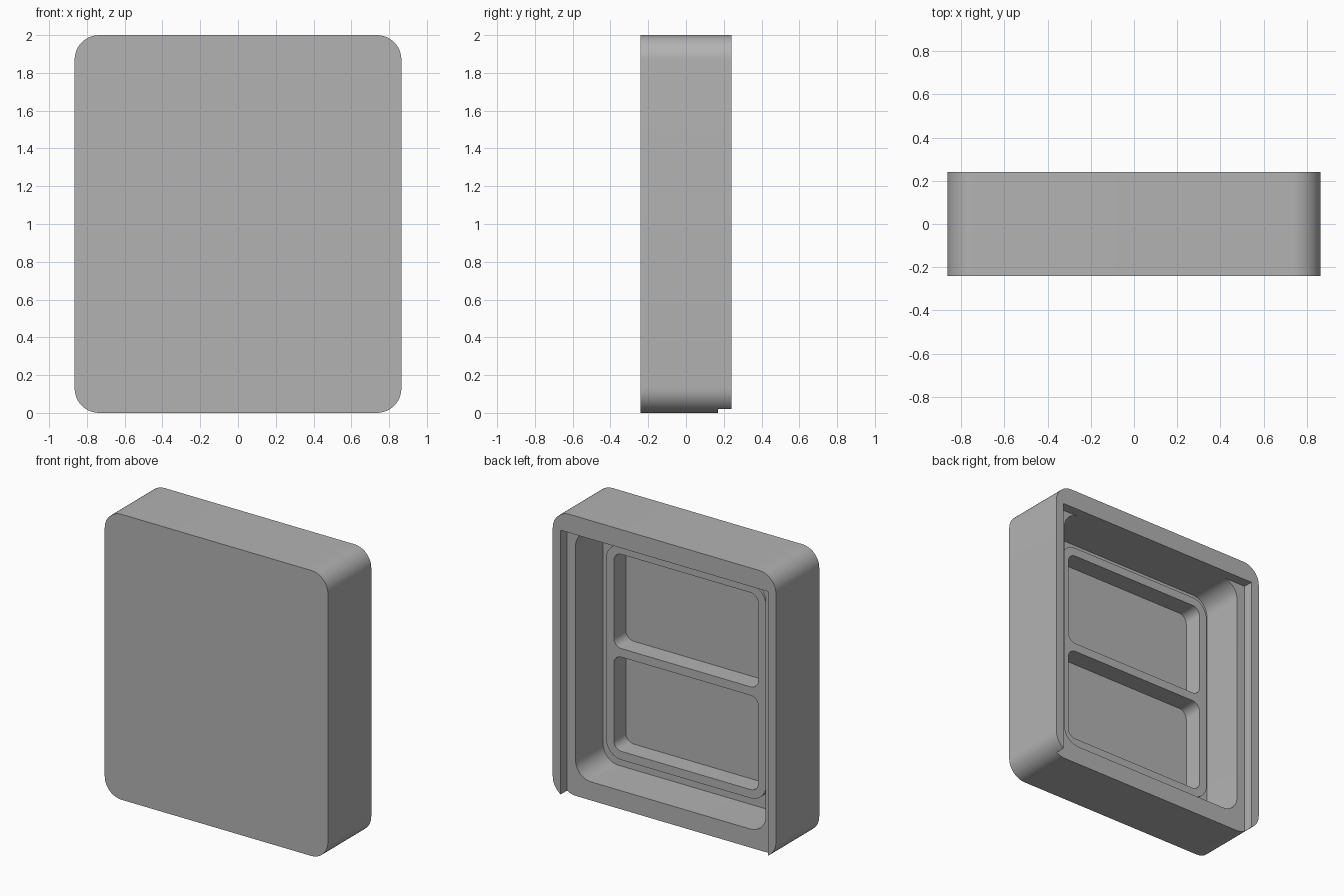
import bpy
import bmesh
import math

old = bpy.data.objects.get("Cube")
if old:
    bpy.data.objects.remove(old, do_unlink=True)

grey = bpy.data.materials.new("plain grey")
grey.use_nodes = True
colour = (0.45, 0.45, 0.45, 1)
grey.diffuse_color = colour
grey.node_tree.nodes["Principled BSDF"].inputs["Base Color"].default_value = colour


def slab(name, half_w, z0, z1, y0, y1, radius=0, steps=12):
    """Block with rounded corners in the upright plane, running from y0 to y1."""
    if radius:
        corners = [(half_w - radius, z1 - radius), (radius - half_w, z1 - radius),
                   (radius - half_w, z0 + radius), (half_w - radius, z0 + radius)]
        outline = []
        for i, (cx, cz) in enumerate(corners):
            for k in range(steps + 1):
                a = math.pi / 2 * (i + k / steps)
                outline.append((cx + radius * math.cos(a), cz + radius * math.sin(a)))
    else:
        outline = [(half_w, z1), (-half_w, z1), (-half_w, z0), (half_w, z0)]
    bm = bmesh.new()
    face = bm.faces.new([bm.verts.new((x, y0, z)) for x, z in outline])
    ext = bmesh.ops.extrude_face_region(bm, geom=[face])
    moved = [v for v in ext["geom"] if isinstance(v, bmesh.types.BMVert)]
    bmesh.ops.translate(bm, verts=moved, vec=(0, y1 - y0, 0))
    bmesh.ops.recalc_face_normals(bm, faces=bm.faces)
    mesh = bpy.data.meshes.new(name)
    bm.to_mesh(mesh)
    bm.free()
    mesh.materials.append(grey)
    obj = bpy.data.objects.new(name, mesh)
    bpy.context.collection.objects.link(obj)
    return obj


def activate(obj):
    bpy.ops.object.select_all(action="DESELECT")
    obj.select_set(True)
    bpy.context.view_layer.objects.active = obj


def carve(obj, cutter):
    activate(obj)
    mod = obj.modifiers.new("carve", "BOOLEAN")
    mod.operation = "DIFFERENCE"
    mod.solver = "EXACT"
    mod.object = cutter
    bpy.ops.object.modifier_apply(modifier=mod.name)
    bpy.data.objects.remove(cutter, do_unlink=True)


FLOOR = -0.135   # inner floor of the case
LEDGE = 0.17     # ledge under the lid slot
BACK = 0.24

# Case: rounded shell, lid slot open at the bottom, deep cavity
case = slab("case", 0.865, 0, 2, -BACK, BACK, radius=0.13)
carve(case, slab("slot_cutter", 0.803, -0.1, 1.87, LEDGE, BACK + 0.1))
carve(case, slab("cavity_cutter", 0.737, 0.13, 1.87, FLOOR, LEDGE + 0.03, radius=0.12))

# Tray frame: raised plate with two windows, standing on the cavity floor
tray = slab("tray_frame", 0.62, 0.25, 1.75, FLOOR - 0.01, 0, radius=0.12)
for bottom in (0.31, 1.03):
    carve(tray, slab("window_cutter", 0.56, bottom, bottom + 0.66,
                     FLOOR - 0.1, 0.1, radius=0.06))

for obj in (case, tray):
    activate(obj)
    bpy.ops.object.shade_smooth_by_angle(angle=math.radians(30))
